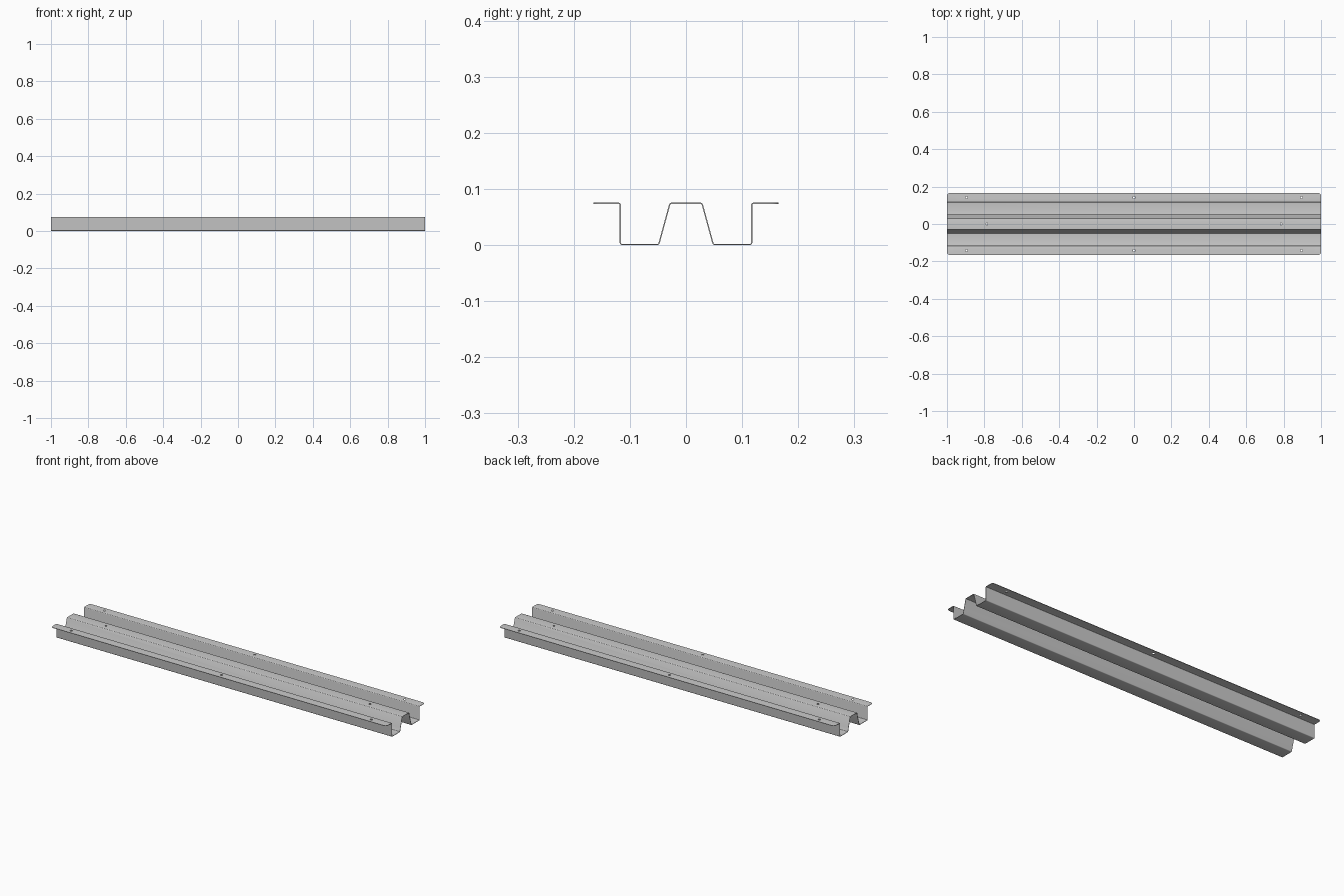
import bpy, bmesh, math
from mathutils import Vector, Matrix

if "Cube" in bpy.data.objects:
    bpy.data.objects.remove(bpy.data.objects["Cube"])

T = 0.0022      # sheet thickness
H = 0.0755      # overall height
L = 1.0         # half length
W = 0.165       # half width


def prism(name, pts, a, b, axis):
    """Closed 2D outline extruded along 'x' (pts = y,z) or 'z' (pts = x,y)."""
    bm = bmesh.new()
    at = lambda p: Vector((a, p[0], p[1])) if axis == 'x' else Vector((p[0], p[1], a))
    face = bm.faces.new([bm.verts.new(at(p)) for p in pts])
    ext = bmesh.ops.extrude_face_region(bm, geom=[face])
    d = Vector((b - a, 0, 0)) if axis == 'x' else Vector((0, 0, b - a))
    bmesh.ops.translate(bm, vec=d, verts=[v for v in ext['geom'] if isinstance(v, bmesh.types.BMVert)])
    bmesh.ops.recalc_face_normals(bm, faces=bm.faces[:])
    return finish(name, bm)


def finish(name, bm):
    me = bpy.data.meshes.new(name)
    bm.to_mesh(me)
    bm.free()
    ob = bpy.data.objects.new(name, me)
    bpy.context.collection.objects.link(ob)
    return ob


def fillet(pts, r, seg=4):
    """Round the inner points of an open centre line; returns (point, normal) pairs."""
    pts = [Vector(p) for p in pts]
    left = lambda d: Vector((-d.y, d.x))
    out = [(pts[0], left((pts[1] - pts[0]).normalized()))]
    for p, q, s in zip(pts, pts[1:], pts[2:]):
        d0, d1 = (q - p).normalized(), (s - q).normalized()
        ang = math.atan2(d0.x * d1.y - d0.y * d1.x, d0.dot(d1))
        sgn = math.copysign(1, ang)
        start = q - d0 * r * math.tan(abs(ang) / 2)
        centre = start + left(d0) * r * sgn
        for i in range(seg + 1):
            rot = Matrix.Rotation(ang * i / seg, 2)
            out.append((centre + rot @ (start - centre), rot @ left(d0)))
    out.append((pts[-1], left((pts[-1] - pts[-2]).normalized())))
    return out


def boolean(ob, cutter, op):
    m = ob.modifiers.new(op, 'BOOLEAN')
    m.object, m.operation, m.solver = cutter, op, 'EXACT'
    bpy.context.view_layer.objects.active = ob
    bpy.ops.object.modifier_apply(modifier=m.name)
    bpy.data.objects.remove(cutter)


# Folded sheet: flange, wall, channel floor, sloped web, crown, mirrored
lo, hi = T / 2, H - T / 2
half = [(W, hi), (0.117, hi), (0.117, lo), (0.0485, lo), (0.0285, hi)]
line = fillet([(-y, z) for y, z in half] + half[::-1], 0.003)
outline = [p + n * T / 2 for p, n in line] + [p - n * T / 2 for p, n in line[::-1]]
rail = prism("folded_rail", outline, -L, L, 'x')

# Rounded flange corners
r = 0.014
plan = []
for k, (sx, sy) in enumerate([(1, 1), (-1, 1), (-1, -1), (1, -1)]):
    for i in range(7):
        a = math.pi / 2 * (k + i / 6)
        plan.append((sx * (L - r) + r * math.cos(a), sy * (W - r) + r * math.sin(a)))
boolean(rail, prism("corner_trim", plan, -0.05, 0.15, 'z'), 'INTERSECT')

# Screw holes in the flanges and smaller ones in the crown
holes = [(x, y, 0.006) for x in (-0.895, 0, 0.895) for y in (-0.142, 0.142)]
holes += [(x, 0, 0.005) for x in (-0.787, 0.787)]
bm = bmesh.new()
for x, y, rad in holes:
    bmesh.ops.create_cone(bm, cap_ends=True, segments=16, radius1=rad, radius2=rad, depth=0.04,
                          matrix=Matrix.Translation((x, y, H)))
boolean(rail, finish("hole_cutter", bm), 'DIFFERENCE')

bpy.ops.object.select_all(action='DESELECT')
rail.select_set(True)
bpy.context.view_layer.objects.active = rail
bpy.ops.object.shade_smooth_by_angle(angle=math.radians(35))
